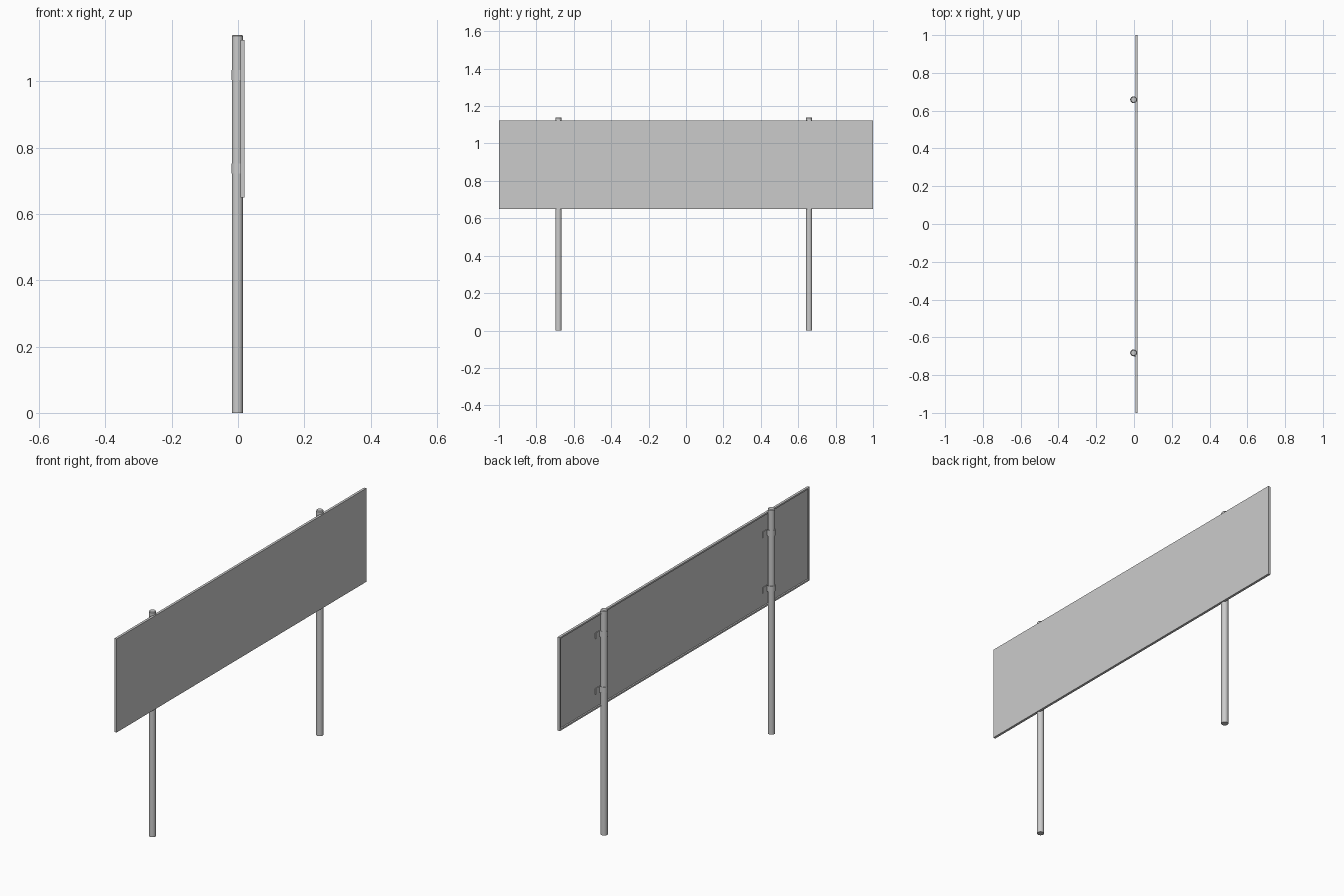
import bpy, bmesh, math

if "Cube" in bpy.data.objects:
    bpy.data.objects.remove(bpy.data.objects["Cube"])

POST_X, POST_R = -0.0018, 0.0168
POST_YS = (-0.682, 0.658)
CLAMP_ZS = (0.722, 1.004)
Z0, Z1 = 0.65, 1.124
BACK, SHEET, FRONT = 0.007, 0.0145, 0.0195


def finish(name, bm, smooth=False):
    bmesh.ops.recalc_face_normals(bm, faces=bm.faces)
    me = bpy.data.meshes.new(name)
    bm.to_mesh(me)
    bm.free()
    ob = bpy.data.objects.new(name, me)
    bpy.context.collection.objects.link(ob)
    if smooth:
        bpy.ops.object.select_all(action='DESELECT')
        ob.select_set(True)
        bpy.context.view_layer.objects.active = ob
        bpy.ops.object.shade_smooth_by_angle(angle=math.radians(35))
    return ob


def sign_panel():
    # shallow tray: flat face toward +x, folded rim around the back
    bm = bmesh.new()
    rim = 0.008
    loops = []
    for x, i in ((FRONT, 0), (BACK, 0), (BACK, rim), (SHEET, rim)):
        loops.append([bm.verts.new((x, y, z)) for y, z in (
            (-1 + i, Z0 + i), (1 - i, Z0 + i), (1 - i, Z1 - i), (-1 + i, Z1 - i))])
    for a, b in zip(loops, loops[1:]):
        for k in range(4):
            n = (k + 1) % 4
            bm.faces.new((a[k], a[n], b[n], b[k]))
    bm.faces.new(loops[0])
    bm.faces.new(loops[-1])
    finish("sign_panel", bm)


def post(name, y):
    # round post with a slightly eased top cap
    bm = bmesh.new()
    n = 32
    rings = []
    for z, r in ((0, POST_R), (1.136, POST_R), (1.14, POST_R - 0.003)):
        rings.append([bm.verts.new((POST_X + r * math.cos(2 * math.pi * k / n),
                                    y + r * math.sin(2 * math.pi * k / n), z))
                      for k in range(n)])
    for a, b in zip(rings, rings[1:]):
        for k in range(n):
            m = (k + 1) % n
            bm.faces.new((a[k], a[m], b[m], b[k]))
    bm.faces.new(rings[0])
    bm.faces.new(rings[-1])
    finish(name, bm, True)


def clamp(name, y, z):
    # strap around the back of the post with a flat tab on each side
    def path(r, x_tab):
        pts = [(x_tab, -0.048), (x_tab, -r)]
        for k in range(17):
            a = math.radians(270 - 180 * k / 16)
            pts.append((POST_X + r * math.cos(a), r * math.sin(a)))
        return pts + [(x_tab, r), (x_tab, 0.048)]
    outer = path(POST_R + 0.0015, SHEET - 0.003)
    inner = path(POST_R - 0.0005, SHEET)
    bm = bmesh.new()
    rows = [[bm.verts.new((px, y + py, zz)) for px, py in p]
            for p, zz in ((outer, z), (outer, z + 0.03), (inner, z + 0.03), (inner, z))]
    for i in range(4):
        a, b = rows[i], rows[(i + 1) % 4]
        for k in range(len(a) - 1):
            bm.faces.new((a[k], a[k + 1], b[k + 1], b[k]))
    for end in (0, -1):
        bm.faces.new([r[end] for r in rows])
    finish(name, bm, True)


sign_panel()
for side, y in zip(("left", "right"), POST_YS):
    post(side + "_post", y)
    for level, z in zip(("lower", "upper"), CLAMP_ZS):
        clamp(f"{side}_{level}_clamp", y, z)
